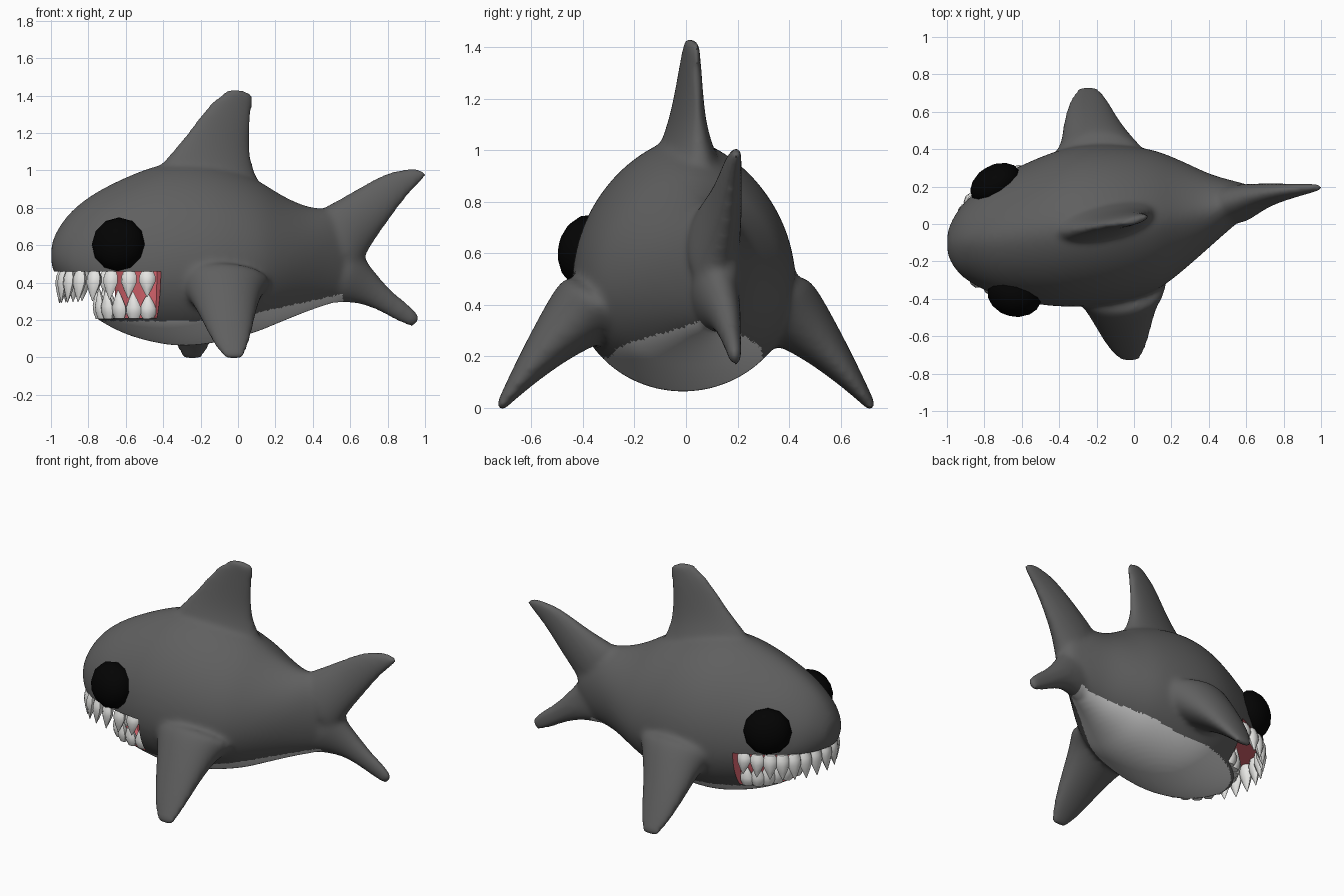
import bpy, bmesh, math
from mathutils import Vector

if "Cube" in bpy.data.objects:
    bpy.data.objects.remove(bpy.data.objects["Cube"])


def material(name, rgb):
    m = bpy.data.materials.new(name)
    m.diffuse_color = (*rgb, 1)
    m.use_nodes = True
    m.node_tree.nodes["Principled BSDF"].inputs["Base Color"].default_value = m.diffuse_color
    return m


GREY = material("dark_grey_skin", (0.115, 0.115, 0.115))
PALE = material("pale_grey_belly", (0.68, 0.68, 0.68))
PINK = material("pink_mouth", (0.80, 0.15, 0.18))
WHITE = material("white_teeth", (0.84, 0.84, 0.82))
BLACK = material("black_eye", (0.001, 0.001, 0.001))


def loft(bm, rings):
    """Skin a closed tube through rings of points and cap both ends."""
    loops = [[bm.verts.new(p) for p in ring] for ring in rings]
    n = len(loops[0])
    for a, b in zip(loops, loops[1:]):
        for i in range(n):
            j = (i + 1) % n
            bm.faces.new((a[i], a[j], b[j], b[i]))
    bm.faces.new(loops[0][::-1])
    bm.faces.new(loops[-1])


def fin(bm, sections):
    """Each section: leading point, trailing point, thickness direction, half thickness."""
    rings = []
    for lead, trail, normal, half in sections:
        lead, trail, normal = Vector(lead), Vector(trail), Vector(normal).normalized()
        mid, chord = (lead + trail) / 2, (lead - trail) / 2
        rings.append([mid + chord * math.cos(a) + normal * half * math.sin(a)
                      for a in (math.tau * i / 16 for i in range(16))])
    loft(bm, rings)


def finish(name, bm, mats, smooth=True):
    bmesh.ops.recalc_face_normals(bm, faces=bm.faces[:])
    me = bpy.data.meshes.new(name)
    bm.to_mesh(me)
    bm.free()
    ob = bpy.data.objects.new(name, me)
    bpy.context.collection.objects.link(ob)
    for m in mats:
        me.materials.append(m)
    bpy.ops.object.select_all(action='DESELECT')
    ob.select_set(True)
    bpy.context.view_layer.objects.active = ob
    if smooth:
        bpy.ops.object.shade_smooth_by_angle(angle=math.radians(45))
    return ob


# Body: x, centre y, half width, top z, middle z, bottom z
STATIONS = [
    (-1.0, -.10, .05, .59, .545, .50), (-.985, -.10, .10, .65, .54, .45),
    (-.93, -.09, .19, .745, .52, .37), (-.85, -.08, .25, .825, .50, .28),
    (-.75, -.07, .315, .895, .49, .195), (-.60, -.05, .37, .97, .48, .115),
    (-.45, -.03, .415, 1.03, .48, .075), (-.30, -.01, .44, 1.06, .48, .05),
    (-.10, 0, .435, 1.04, .48, .075), (.10, .015, .39, .96, .48, .13),
    (.20, .03, .335, .89, .49, .175), (.30, .05, .27, .835, .51, .215),
    (.40, .07, .20, .80, .53, .255), (.50, .10, .14, .80, .54, .285),
    (.60, .13, .085, .76, .54, .32), (.67, .145, .045, .60, .54, .48)]
bm = bmesh.new()
rings = []
for x, cy, hw, top, mid, bot in STATIONS:
    ring = []
    for i in range(24):
        a = math.tau * i / 24
        s, c = math.sin(a), math.cos(a)
        if s > 0:  # the back is slightly narrower than an ellipse
            c = math.copysign(abs(c) ** 1.25, c)
        ring.append((x, cy + hw * c, mid + s * ((top - mid) if s > 0 else (mid - bot))))
    rings.append(ring)
loft(bm, rings)

# Dorsal fin: lead x, z, trail x, z, half thickness
fin(bm, [((lx, -.045 + t * .05, lz), (tx, .05 - t * .01, tz), (.15, 1, 0), h)
         for t, lx, lz, tx, tz, h in [
             (0, -.55, .84, .18, .82, .17), (.15, -.42, 1.03, .10, .97, .105),
             (.25, -.34, 1.12, .075, 1.05, .07),
             (.5, -.25, 1.23, .06, 1.15, .05), (.8, -.16, 1.36, .075, 1.30, .036),
             (1, -.06, 1.43, .085, 1.40, .026), (1, -.04, 1.44, .075, 1.42, .022)]])

# Tail lobes: lead x, z, trail x, z, centre y, half thickness
UPPER = [(.38, .77, .62, .38, .09, .12), (.50, .825, .68, .55, .12, .095),
         (.62, .895, .765, .67, .155, .065), (.75, .97, .885, .84, .175, .042),
         (.84, 1.005, .965, .92, .187, .03), (.93, 1.01, 1.005, .965, .195, .022),
         (.97, 1.01, 1.02, .985, .195, .018)]
LOWER = [(.45, .27, .60, .68, .10, .11), (.55, .295, .68, .53, .125, .085),
         (.68, .285, .745, .44, .155, .06), (.80, .22, .845, .335, .175, .04),
         (.89, .175, .95, .26, .188, .03), (.94, .15, .98, .21, .192, .022)]
for lobe in (UPPER, LOWER):
    fin(bm, [((lx, y, lz), (tx, y, tz), (-.1, 1, 0), h) for lx, lz, tx, tz, y, h in lobe])

# Pectoral fins: distance from middle, z, half chord, half thickness
PECTORAL = [(.28, .42, .31, .20), (.37, .38, .235, .165), (.45, .32, .19, .125),
            (.55, .22, .15, .083), (.65, .10, .11, .045), (.715, .012, .065, .021),
            (.728, -.008, .05, .016)]
for side, centres in ((-1, (-.09, -.08, -.07, -.055, -.04, -.025, -.02)),
                      (1, (-.17, -.18, -.20, -.23, -.24, -.245, -.245))):
    fin(bm, [((c - w, side * y, z), (c + w, side * y, z), (0, side * .8, .6), h)
             for c, (y, z, w, h) in zip(centres, PECTORAL)])

body = finish("shark_body", bm, [GREY, PALE, PINK], smooth=False)

# Mouth cutter, its back wall slanted because the head is turned
Z0, Z1 = .21, .46


def wall_x(y):
    return -.42 - .2 * (y + .4)


bm = bmesh.new()
bmesh.ops.create_cube(bm, size=1)
for v in bm.verts:
    y = v.co.y * 2
    v.co = (wall_x(y) if v.co.x > 0 else -1.3, y, Z1 if v.co.z > 0 else Z0)
cutter = finish("mouth_cutter", bm, [PINK], smooth=False)
cutter.hide_render = True

# Blend the fins into the body, then open the mouth
bpy.context.view_layer.objects.active = body
sub = body.modifiers.new("round", 'SUBSURF')
sub.levels = 2
rem = body.modifiers.new("blend", 'REMESH')
rem.mode = 'VOXEL'
rem.voxel_size = .015
smo = body.modifiers.new("soften", 'SMOOTH')
smo.factor, smo.iterations = .5, 12
cut = body.modifiers.new("mouth", 'BOOLEAN')
cut.operation, cut.solver, cut.object = 'DIFFERENCE', 'EXACT', cutter
for name in [m.name for m in body.modifiers]:
    bpy.ops.object.modifier_apply(modifier=name)
bpy.data.objects.remove(cutter)

# Skin colours: pink where the mouth was cut, pale underneath
me = body.data
me.materials.clear()
for m in (GREY, PALE, PINK):
    me.materials.append(m)
for p in me.polygons:
    c, n = p.center, p.normal
    level = (abs(c.z - Z0) < .001 and n.z > .99) or (abs(c.z - Z1) < .001 and n.z < -.99)
    back = abs(c.x - wall_x(c.y)) < .002 and n.x < -.95 and Z0 < c.z < Z1
    if (level and c.x < wall_x(c.y) + .001) or back:
        p.material_index = 2
    elif c.x < .56 and abs(c.y) < .41 and c.z < .195 + max(0, c.x + .1) * .22:
        p.material_index = 1
    else:
        p.material_index = 0
bpy.ops.object.select_all(action='DESELECT')
body.select_set(True)
bpy.context.view_layer.objects.active = body
bpy.ops.object.shade_smooth_by_angle(angle=math.radians(45))

# Gum filling the back of the mouth
bm = bmesh.new()
loft(bm, [[(wall_x(-.05 + .28 * w * math.sin(a)) + .01 + .17 * math.cos(a),
            -.05 + .28 * w * math.sin(a), z)
           for a in (math.tau * i / 24 for i in range(24))]
          for z, w in ((.19, .80), (.30, .95), (.48, 1.05))])
finish("mouth_gum", bm, [PINK])


# Teeth: pointed leaf shapes set around an arc of the jaw
def teeth(name, count, z, sign, rx, ry, length):
    bm = bmesh.new()
    for k in range(count):
        t = math.radians(-84 + 168 * k / (count - 1))
        s = math.copysign(abs(math.sin(t)) ** .85, t)
        y = -.05 - .045 * math.cos(t) + ry * s
        x = -.505 - .2 * ry * math.sin(t) ** 3 - rx * math.cos(t)
        out = Vector((-math.cos(t), math.sin(t), 0))
        along = Vector((-out.y, out.x, 0))
        size = length * (.78 + .22 * math.cos(t))
        rings = []
        for h, r in ((-.02, .030), (.18, .043), (.4, .044), (.7, .025), (1, .002)):
            base = Vector((x, y, z + sign * h * size)) + out * .015 * h
            rings.append([base + along * r * math.cos(a) + out * r * .7 * math.sin(a)
                          for a in (math.tau * i / 8 for i in range(8))])
        loft(bm, rings)
    finish(name, bm, [WHITE])


teeth("upper_teeth", 15, Z1, -1, .435, .335, .17)
teeth("lower_teeth", 11, Z0, 1, .235, .25, .165)

# Eyes: flattened balls facing outwards
for name, centre, facing, depth in (
        ("near_eye", (-.64, -.385, .605), (-.22, -.95, .12), .11),
        ("far_eye", (-.74, .215, .605), (-.48, .85, .12), .10)):
    bm = bmesh.new()
    bmesh.ops.create_uvsphere(bm, u_segments=12, v_segments=8, radius=1)
    turn = Vector(facing).to_track_quat('Z', 'Y')
    for v in bm.verts:
        v.co = Vector(centre) + turn @ Vector((v.co.x * .145, v.co.y * .145, v.co.z * depth))
    finish(name, bm, [BLACK])
